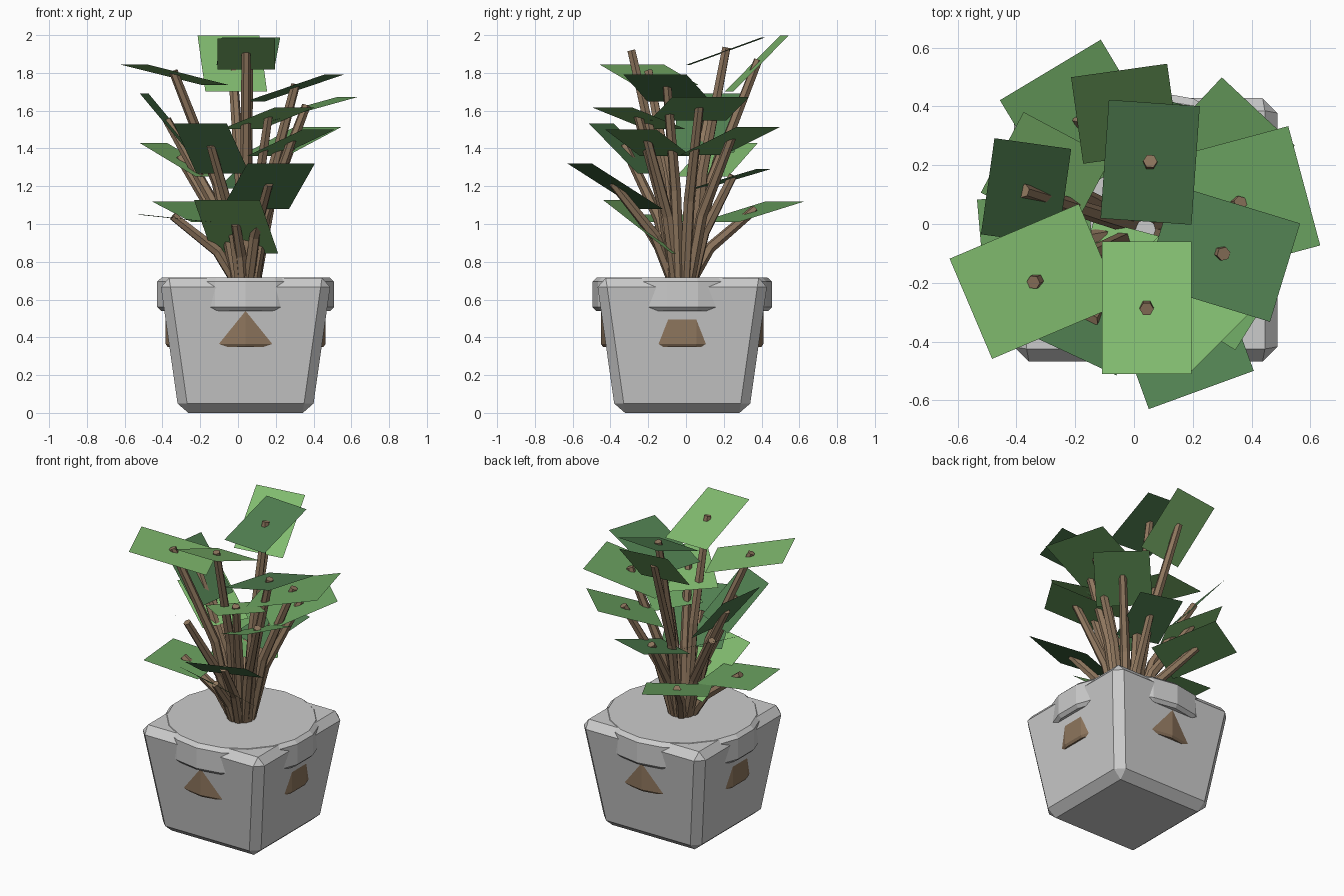
import bpy, bmesh, math
from mathutils import Vector, Matrix

if "Cube" in bpy.data.objects:
    bpy.data.objects.remove(bpy.data.objects["Cube"])

CX, CY = 0.04, -0.02


def material(name, rgb):
    m = bpy.data.materials.new(name)
    m.diffuse_color = (*rgb, 1)
    m.use_nodes = True
    m.node_tree.nodes["Principled BSDF"].inputs["Base Color"].default_value = m.diffuse_color
    return m


def add_object(name, bm, mat=None):
    bmesh.ops.recalc_face_normals(bm, faces=bm.faces)
    me = bpy.data.meshes.new(name)
    bm.to_mesh(me)
    bm.free()
    ob = bpy.data.objects.new(name, me)
    bpy.context.collection.objects.link(ob)
    if mat:
        me.materials.append(mat)
    return ob


def loft(bm, rings):
    """Join rings of points with quads and cap both ends."""
    vs = [[bm.verts.new(p) for p in ring] for ring in rings]
    n = len(vs[0])
    for a, b in zip(vs, vs[1:]):
        for i in range(n):
            bm.faces.new((a[i], a[(i + 1) % n], b[(i + 1) % n], b[i]))
    bm.faces.new(vs[0])
    bm.faces.new(vs[-1])


def turned(name, profile, sides, mat=None):
    """Round part: (radius, z) profile, one corner facing the front."""
    bm = bmesh.new()
    ang = [math.tau * i / sides - math.pi / 2 for i in range(sides)]
    loft(bm, [[(CX + r * math.cos(a), CY + r * math.sin(a), z) for a in ang]
              for r, z in profile])
    return add_object(name, bm, mat)


brown = material("bark_brown", (0.27, 0.18, 0.11))
greens = {
    "light": material("leaf_light", (0.22, 0.50, 0.16)),
    "mid": material("leaf_mid", (0.15, 0.37, 0.12)),
    "dark": material("leaf_dark", (0.08, 0.21, 0.08)),
}

# Tapered square pot with chamfered edges
bm = bmesh.new()
loft(bm, [[(CX + sx * h, CY + sy * h, z)
           for sx, sy in ((-1, -1), (1, -1), (1, 1), (-1, 1))]
          for h, z in ((0.353, 0), (0.455, 0.715))])
pot = add_object("pot", bm)
bev = pot.modifiers.new("chamfer", 'BEVEL')
bev.width = 0.05
bev.segments = 1

# Round rim and soil plug, both poking through the pot walls
turned("rim", [(0.455, 0.54), (0.475, 0.56), (0.475, 0.695), (0.45, 0.718)], 18)
turned("soil", [(0.42, 0.35), (0.43, 0.365), (0.43, 0.62)], 18, brown)

# Leaves: centre x, y, z, heading, upward tilt, width, length
leaves = {
    "light": [
        (0.043, -0.285, 1.90, -90, 20, 0.305, 0.48),
        (-0.335, -0.195, 1.79, 203, 13, 0.37, 0.49),
        (-0.03, 0.375, 1.85, 98, 45, 0.33, 0.42),
        (-0.30, 0.165, 1.34, 152, 28, 0.31, 0.38),
        (0.16, -0.25, 1.56, -45, 16, 0.30, 0.42),
        (-0.01, -0.21, 0.985, -105, 37, 0.36, 0.47),
    ],
    "mid": [
        (0.355, 0.07, 1.61, 15, 15, 0.42, 0.48),
        (-0.18, 0.35, 1.065, 121, 15, 0.40, 0.42),
        (0.285, 0.235, 1.44, 47, 20, 0.34, 0.43),
        (0.28, -0.20, 1.43, -32, 22, 0.32, 0.38),
        (-0.33, -0.08, 1.03, 185, 6, 0.36, 0.38),
    ],
    "dark": [
        (0.055, 0.21, 1.915, 86, 20, 0.31, 0.43),
        (0.30, -0.10, 1.72, -17, 18, 0.35, 0.47),
        (-0.367, 0.11, 1.535, 172, 50, 0.33, 0.41),
        (0.16, -0.375, 1.20, -70, 31, 0.38, 0.47),
        (-0.14, -0.32, 1.40, -115, 43, 0.31, 0.39),
        (0.08, 0.24, 1.24, 74, 16, 0.28, 0.38),
    ],
}


def add_leaf(name, c, yaw, tilt, w, l, mat):
    rot = Matrix.Rotation(yaw, 3, 'Z') @ Matrix.Rotation(-tilt, 3, 'Y')
    bm = bmesh.new()
    bm.faces.new([bm.verts.new(c + rot @ Vector((sx * l / 2, sy * w / 2, 0)))
                  for sx, sy in ((-1, -1), (1, -1), (1, 1), (-1, 1))])
    add_object(name, bm, mat)


def add_stem(name, c):
    """Slightly bent stem from the pot centre through the leaf centre."""
    out = Vector((c.x - CX, c.y - CY, 0))
    base = Vector((CX, CY, 0.70)) + out.normalized() * 0.055
    run = c - base
    mid = base + Vector((run.x * 0.3, run.y * 0.3, run.z * 0.47))
    tip = c + (c - mid).normalized() * 0.02
    path = [(base, mid - base, 0.03), (mid, tip - base, 0.03), (tip, tip - mid, 0.024)]
    bm = bmesh.new()
    rings = []
    for p, d, r in path:
        q = d.to_track_quat('Z', 'Y')
        rings.append([p + q @ Vector((r * math.cos(math.tau * i / 6),
                                      r * math.sin(math.tau * i / 6), 0))
                      for i in range(6)])
    loft(bm, rings)
    add_object(name, bm, brown)


n = 0
for shade, items in leaves.items():
    for x, y, z, yaw, tilt, w, l in items:
        n += 1
        c = Vector((x, y, z))
        add_leaf(f"leaf_{n:02d}", c, math.radians(yaw), math.radians(tilt), w, l, greens[shade])
        add_stem(f"stem_{n:02d}", c)
